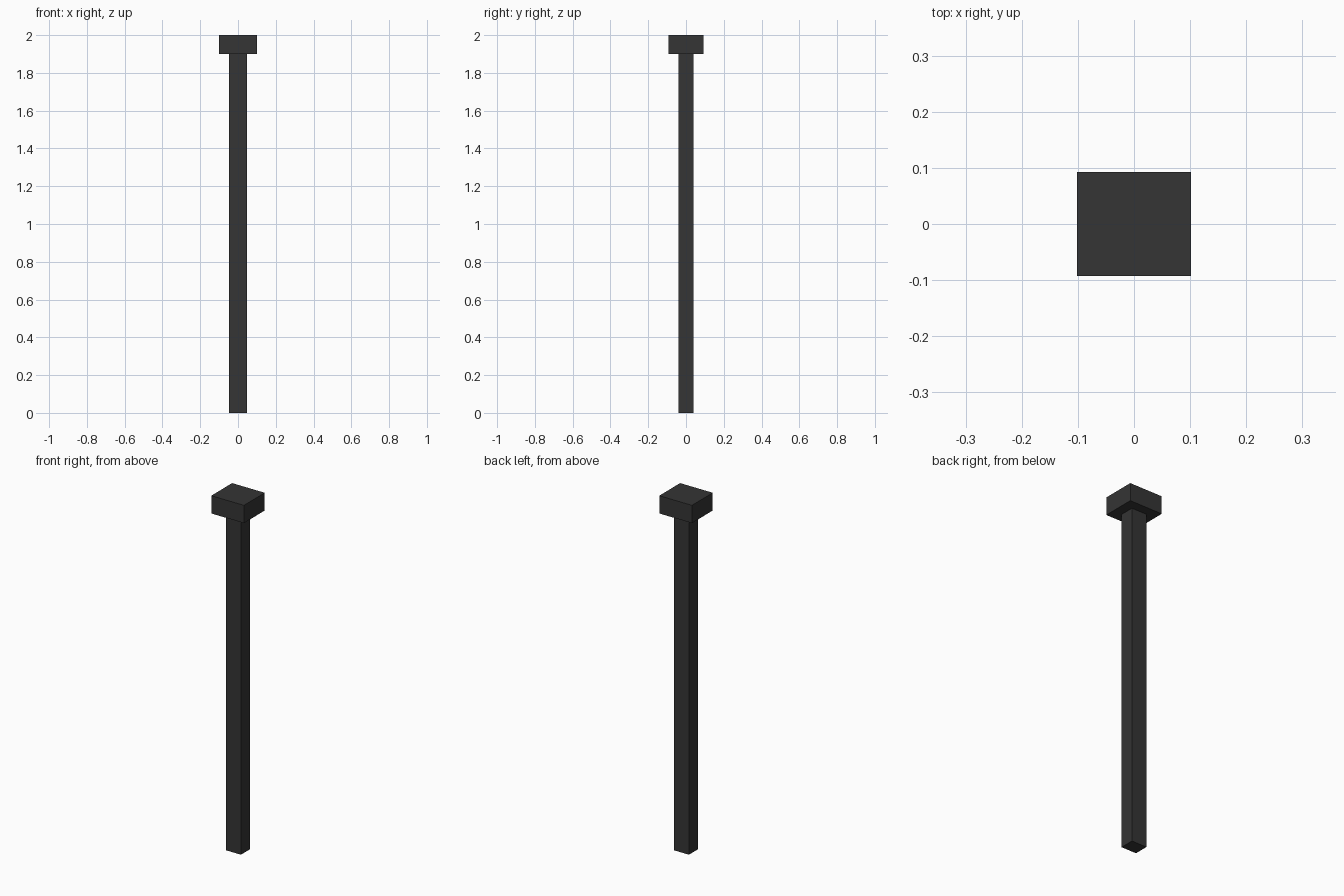
import bpy

if "Cube" in bpy.data.objects:
    bpy.data.objects.remove(bpy.data.objects["Cube"])

# Shared dark finish
dark = bpy.data.materials.new("dark_finish")
dark.diffuse_color = (0.035, 0.035, 0.035, 1.0)
dark.use_nodes = True
dark.node_tree.nodes["Principled BSDF"].inputs["Base Color"].default_value = dark.diffuse_color


def box(name, width, depth, z0, z1):
    """Axis-aligned box centred on x = y = 0, spanning z0..z1."""
    bpy.ops.mesh.primitive_cube_add(size=1, location=(0, 0, (z0 + z1) / 2))
    obj = bpy.context.object
    obj.name = name
    obj.scale = (width, depth, z1 - z0)
    bpy.ops.object.transform_apply(location=False, rotation=False, scale=True)
    obj.data.materials.append(dark)
    return obj


# Long square post, butting against the underside of the cap
box("post", 0.093, 0.08, 0.0, 1.9)

# Wider block on top
box("cap", 0.203, 0.185, 1.9, 2.0)
